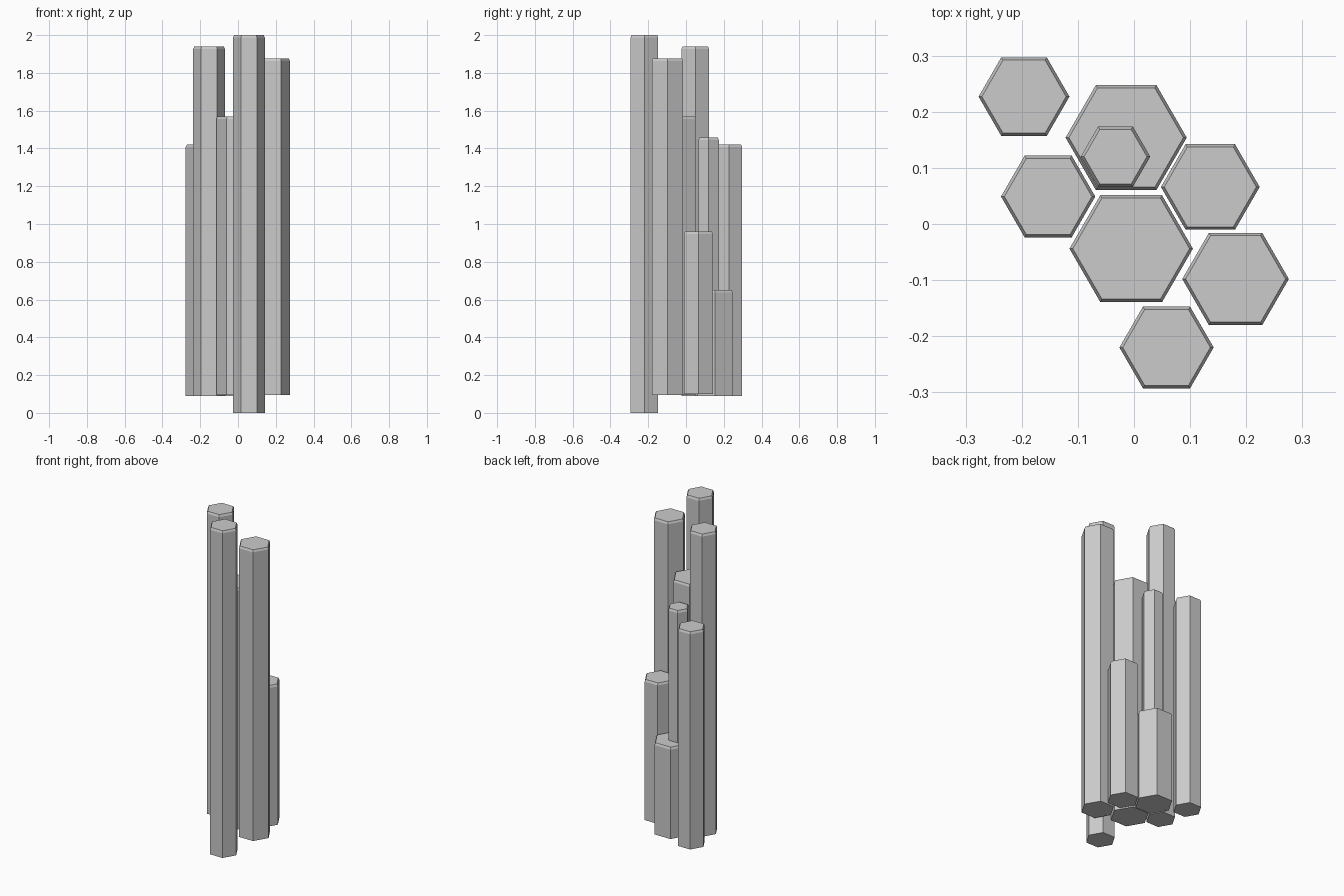
import bpy
import bmesh
from math import cos, sin, pi

if "Cube" in bpy.data.objects:
    bpy.data.objects.remove(bpy.data.objects["Cube"])

CHAMFER_IN, CHAMFER_H = 0.006, 0.013


def hex_column(name, x, y, r, z0, z1):
    """Hexagonal prism with a small chamfer around its top face."""
    bm = bmesh.new()
    rings = []
    for rad, z in ((r, z0), (r, z1 - CHAMFER_H), (r - CHAMFER_IN, z1)):
        rings.append([bm.verts.new((rad * cos(i * pi / 3), rad * sin(i * pi / 3), z))
                      for i in range(6)])
    for low, high in zip(rings, rings[1:]):
        for i in range(6):
            j = (i + 1) % 6
            bm.faces.new((low[i], low[j], high[j], high[i]))
    bm.faces.new(rings[0][::-1])
    bm.faces.new(rings[-1])
    mesh = bpy.data.meshes.new(name)
    bm.to_mesh(mesh)
    bm.free()
    obj = bpy.data.objects.new(name, mesh)
    obj.location = (x, y, 0)
    bpy.context.collection.objects.link(obj)


# Basalt-like cluster: name, centre x, centre y, radius, bottom, top
hex_column("front_column", 0.058, -0.220, 0.084, 0.0, 2.0)
hex_column("right_column", 0.181, -0.098, 0.095, 0.095, 1.875)
hex_column("centre_column", -0.005, -0.044, 0.110, 0.095, 1.57)
hex_column("back_right_column", 0.136, 0.066, 0.088, 0.10, 0.96)
hex_column("left_column", -0.153, 0.049, 0.084, 0.09, 1.94)
hex_column("back_left_column", -0.196, 0.227, 0.081, 0.09, 1.42)
hex_column("back_column", -0.014, 0.154, 0.108, 0.09, 0.65)
# Slim column standing on the short back column
hex_column("upper_slim_column", -0.033, 0.120, 0.062, 0.64, 1.457)
